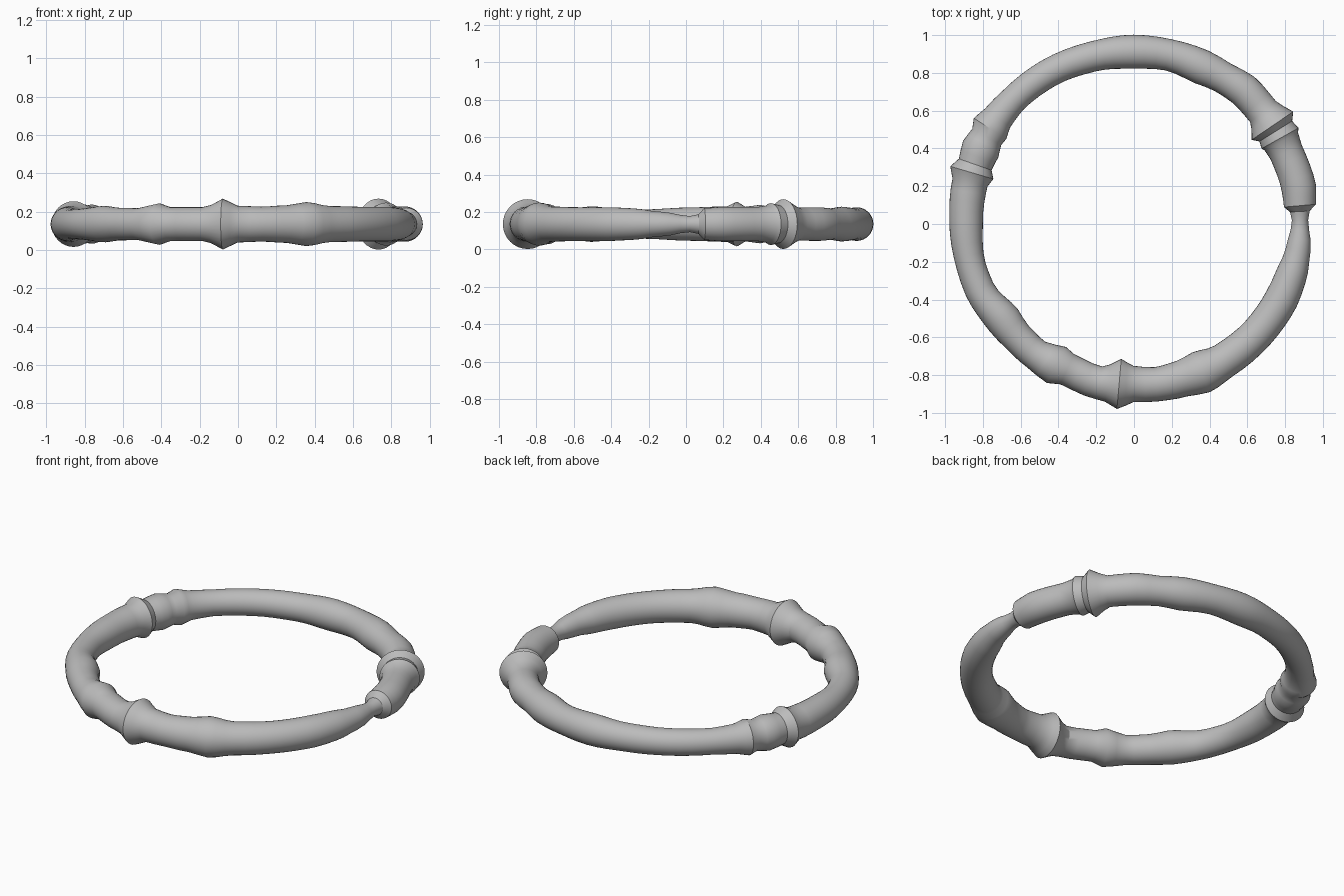
import bpy
import bmesh
from math import radians, cos, sin, ceil
from mathutils import Vector

cube = bpy.data.objects.get("Cube")
if cube:
    bpy.data.objects.remove(cube, do_unlink=True)

SIDES = 32
MID = Vector((-0.003, 0.02, 0.135))

# Ring outline: angle in degrees, distance from the middle, tube radius
PROFILE = [
    (0, .882, .043), (3, .882, .052), (5, .885, .085), (11, .892, .092),
    (24, .885, .091), (28, .887, .1), (29.2, .889, .112), (32, .889, .102),
    (34.2, .89, .133), (37.5, .892, .104), (40, .895, .088), (50, .903, .09),
    (58, .892, .084), (66, .888, .093), (78, .895, .084), (90, .892, .09),
    (104, .893, .08), (120, .899, .076), (135, .9, .074), (143, .9, .083),
    (147.4, .901, .102), (150.4, .893, .088), (155, .892, .103),
    (160.6, .888, .092), (163.6, .892, .119), (167, .888, .095),
    (180, .886, .089), (196, .893, .078), (204, .893, .08), (217.5, .867, .095),
    (225, .872, .085), (234, .878, .083), (242, .868, .108), (246, .863, .088),
    (258, .88, .088), (261, .872, .1), (265, .87, .133), (270, .867, .096),
    (278, .877, .091), (287, .877, .098), (294, .881, .115), (303, .885, .094),
    (318, .888, .09), (332, .888, .09), (340, .885, .084), (350, .886, .066),
    (360, .882, .043),
]


def stations():
    """Blend softly between the profile points, at most four degrees apart."""
    for a, b in zip(PROFILE, PROFILE[1:]):
        steps = ceil((b[0] - a[0]) / 4)
        for i in range(steps):
            t = i / steps
            s = t * t * (3 - 2 * t)
            yield (a[0] + (b[0] - a[0]) * t,
                   a[1] + (b[1] - a[1]) * s,
                   a[2] + (b[2] - a[2]) * s)


# Sweep a circle of changing size around the ring
bm = bmesh.new()
loops = []
for angle, distance, radius in stations():
    out = Vector((cos(radians(angle)), sin(radians(angle)), 0))
    loop = []
    for k in range(SIDES):
        turn = radians(360 * k / SIDES)
        offset = out * (distance + radius * cos(turn))
        loop.append(bm.verts.new(MID + offset + Vector((0, 0, radius * sin(turn)))))
    loops.append(loop)
for i, loop in enumerate(loops):
    after = loops[(i + 1) % len(loops)]
    for k in range(SIDES):
        n = (k + 1) % SIDES
        bm.faces.new((loop[k], after[k], after[n], loop[n]))
bmesh.ops.recalc_face_normals(bm, faces=bm.faces)
mesh = bpy.data.meshes.new("ring_band")
bm.to_mesh(mesh)
bm.free()

# Plain grey metal
grey = bpy.data.materials.new("grey")
grey.use_nodes = True
colour = (0.5, 0.5, 0.5, 1)
grey.diffuse_color = colour
grey.node_tree.nodes["Principled BSDF"].inputs["Base Color"].default_value = colour
mesh.materials.append(grey)

ring = bpy.data.objects.new("ring_band", mesh)
bpy.context.collection.objects.link(ring)
bpy.ops.object.select_all(action='DESELECT')
ring.select_set(True)
bpy.context.view_layer.objects.active = ring
bpy.ops.object.shade_smooth_by_angle(angle=radians(32))
